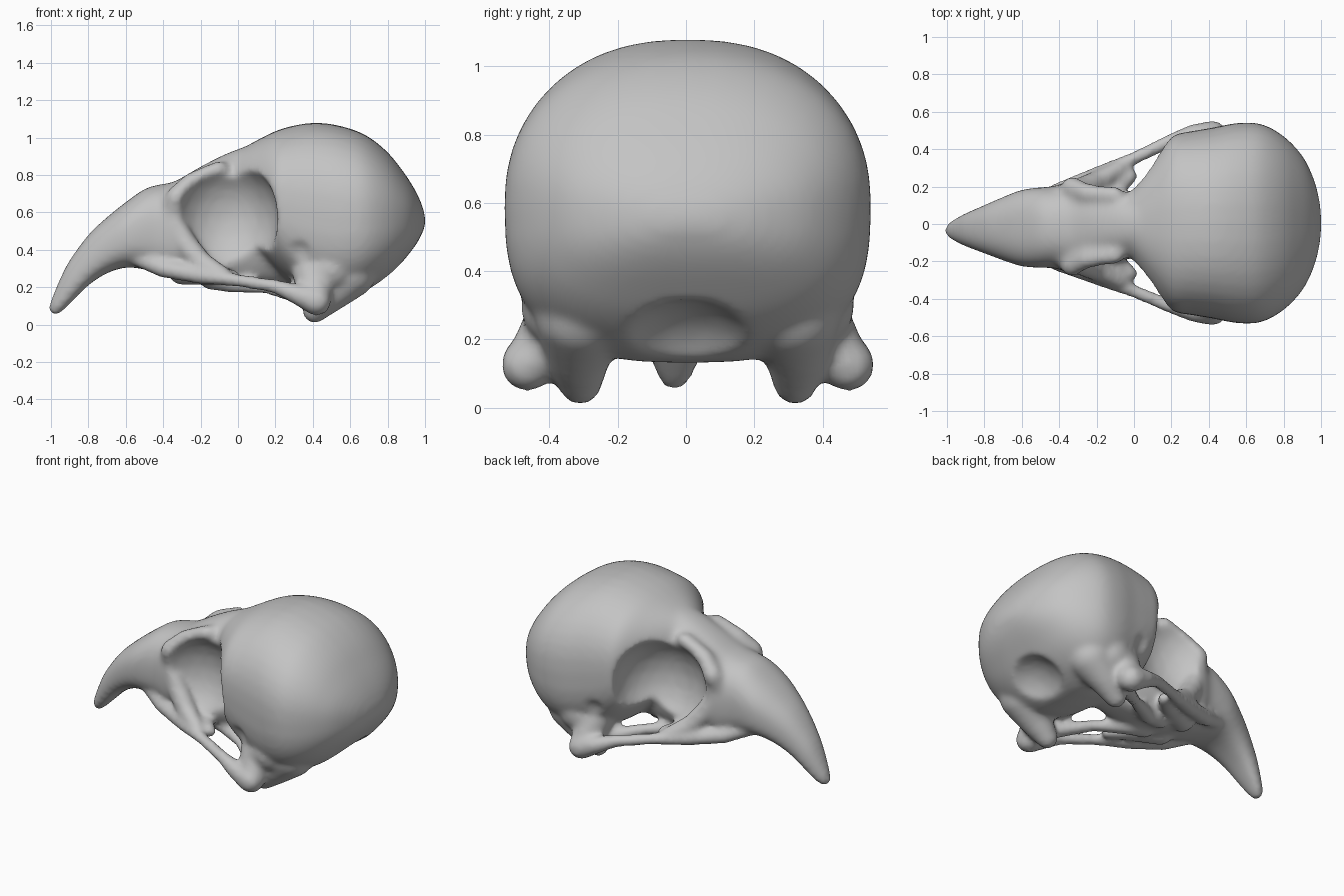
import bpy, bmesh, math
from mathutils import Vector, Matrix

if "Cube" in bpy.data.objects:
    bpy.data.objects.remove(bpy.data.objects["Cube"])


def mid(x):
    """Sideways drift of the centre line; the beak bends slightly."""
    return .005 + min(0, x - .3) * .03


def spline(stations, steps=4):
    """Catmull-Rom curve through the stations."""
    p = [Vector(s) for s in stations]
    p = [p[0]] + p + [p[-1]]
    out = []
    for a, b, c, d in zip(p, p[1:], p[2:], p[3:]):
        for i in range(steps):
            t = i / steps
            out.append(b + (c - a) * (t / 2)
                       + (a * 2 - b * 5 + c * 4 - d) * (t * t / 2)
                       + (b * 3 - a - c * 3 + d) * (t ** 3 / 2))
    return out + [p[-1]]


def loft(bm, stations, upper, lower, sides=40):
    """Skin of rounded cross-sections (x, half width, bottom, top)."""
    rings = []
    for x, half, low, high in spline(stations):
        ring = []
        for i in range(sides):
            a = math.tau * i / sides
            c, s = math.cos(a), math.sin(a)
            power = 2 / (upper if s > 0 else lower)
            y = math.copysign(abs(c) ** power, c) * half
            z = math.copysign(abs(s) ** power, s) * (high - low) / 2
            ring.append(bm.verts.new((x, y + mid(x), z + (low + high) / 2)))
        rings.append(ring)
    for a, b in zip(rings, rings[1:]):
        for i in range(sides):
            j = (i + 1) % sides
            bm.faces.new((a[i], a[j], b[j], b[i]))
    bm.faces.new(rings[0])
    bm.faces.new(rings[-1])


def ball(bm, x, y, z, radii):
    m = Matrix.Translation((x, y + mid(x), z)) @ Matrix.Diagonal((*radii, 1))
    bmesh.ops.create_icosphere(bm, subdivisions=3, radius=1, matrix=m)


def strut(bm, points, steps=9):
    """Mirrored bone of varying radius (x, y, z, radius)."""
    for a, b in zip(points, points[1:]):
        for i in range(steps + 1):
            x, y, z, r = Vector(a).lerp(Vector(b), i / steps)
            for side in (-1, 1):
                ball(bm, x, side * y, z, (r, r, r))


def finish(bm, name):
    bmesh.ops.recalc_face_normals(bm, faces=bm.faces[:])
    mesh = bpy.data.meshes.new(name)
    bm.to_mesh(mesh)
    bm.free()
    ob = bpy.data.objects.new(name, mesh)
    bpy.context.collection.objects.link(ob)
    return ob


def bake(ob):
    bpy.context.view_layer.update()
    dg = bpy.context.evaluated_depsgraph_get()
    mesh = bpy.data.meshes.new_from_object(ob.evaluated_get(dg))
    ob.modifiers.clear()
    ob.data = mesh


def voxel(ob, size):
    mod = ob.modifiers.new("fuse", 'REMESH')
    mod.mode = 'VOXEL'
    mod.voxel_size = size


def soften(ob, count):
    mod = ob.modifiers.new("soften", 'SMOOTH')
    mod.factor = .5
    mod.iterations = count


# Beak, face and the wall between the eye sockets
core = bmesh.new()
loft(core, [
    (-1.01, .025, .06, .11), (-.985, .045, .045, .17), (-.95, .065, .06, .25),
    (-.9, .09, .11, .345), (-.8, .13, .21, .48), (-.7, .17, .275, .575),
    (-.6, .205, .305, .655), (-.5, .215, .295, .725), (-.42, .22, .27, .75),
    (-.34, .245, .25, .765), (-.2, .23, .215, .845), (-.05, .21, .2, .92),
    (.1, .19, .21, .97), (.25, .14, .22, 1.0)], 2.4, 2.8)

# Braincase
loft(core, [
    (-.05, .12, .6, .9), (0, .21, .5, .93), (.1, .35, .4, .985),
    (.2, .465, .3, 1.035), (.3, .49, .21, 1.065), (.42, .51, .15, 1.08),
    (.55, .535, .13, 1.062), (.68, .53, .17, 1.015), (.8, .465, .25, .922),
    (.9, .36, .36, .795), (.96, .24, .44, .695), (.99, .13, .5, .62),
    (1.002, .04, .53, .57)], 2.3, 2.8)

# Brow rims
strut(core, [(-.35, .18, .6, .06), (-.33, .21, .68, .06), (-.25, .175, .76, .055),
             (-.1, .16, .83, .05)])
skull = finish(core, "skull")
voxel(skull, .018)
soften(skull, 4)
bake(skull)

# Eye sockets, shallow temple hollows and the hollow under the back
cut = bmesh.new()
for side in (-1, 1):
    ball(cut, -.065, side * .38, .57, (.285, .28, .32))
    ball(cut, .31, side * .57, .36, (.12, .14, .13))
ball(cut, .85, 0, .02, (.26, .28, .3))
cutter = finish(cut, "socket_cutter")
cutter.hide_render = True
voxel(cutter, .02)
bake(cutter)
mod = skull.modifiers.new("sockets", 'BOOLEAN')
mod.operation = 'DIFFERENCE'
mod.solver = 'EXACT'
mod.object = cutter
bake(skull)
bpy.data.objects.remove(cutter)

bones = bmesh.new()
bones.from_mesh(skull.data)
bpy.data.objects.remove(skull)
# Cheek arches ending in the jaw joints
strut(bones, [(-.55, .12, .36, .045), (-.4, .19, .3, .05), (-.2, .27, .262, .047),
              (0, .355, .237, .036), (.2, .445, .205, .038), (.32, .475, .16, .055),
              (.42, .47, .125, .078)])
strut(bones, [(.42, .45, .14, .08), (.4, .36, .27, .11), (.5, .36, .3, .13)])
# Bone in front of and below the sockets
strut(bones, [(-.34, .19, .55, .05), (-.28, .2, .43, .065), (-.2, .235, .335, .06),
              (-.08, .3, .265, .045)])
strut(bones, [(-.3, .1, .28, .07), (-.1, .2, .265, .055), (-.02, .26, .25, .04)])
# Palate bars
strut(bones, [(-.15, .07, .235, .05), (-.03, .09, .22, .05), (.15, .19, .2, .036),
              (.4, .36, .14, .055)])
# Rear horns under the braincase
strut(bones, [(.41, .315, .073, .065), (.5, .32, .17, .1), (.6, .31, .28, .14)])
skull = finish(bones, "skull")

# Fuse and soften
voxel(skull, .016)
soften(skull, 10)
bake(skull)
skull.data.shade_smooth()

# Bone colour
mat = bpy.data.materials.new("bone_grey")
mat.use_nodes = True
colour = (.55, .55, .55, 1)
mat.diffuse_color = colour
mat.node_tree.nodes["Principled BSDF"].inputs["Base Color"].default_value = colour
skull.data.materials.clear()
skull.data.materials.append(mat)
